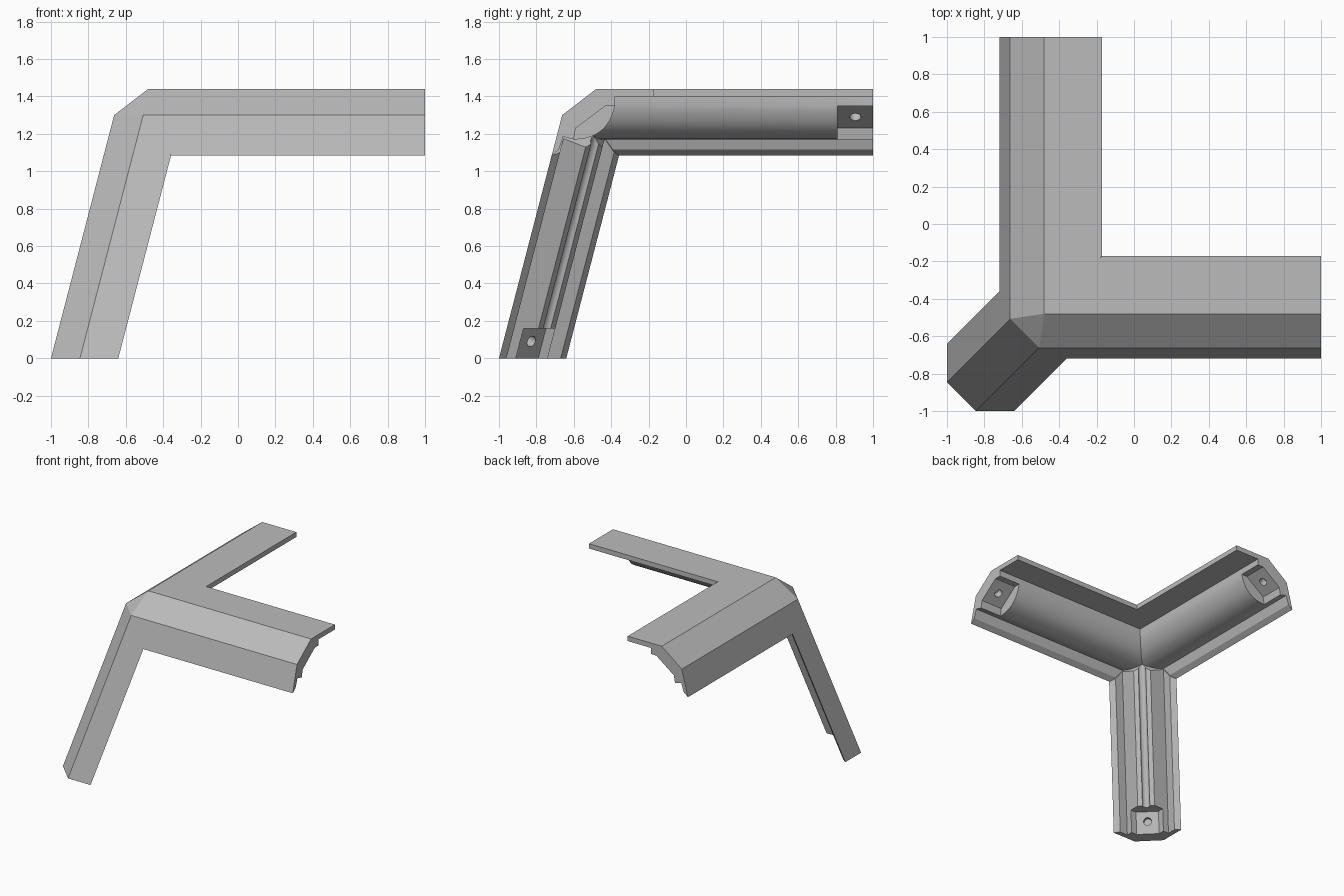
import bpy, bmesh, math
from mathutils import Vector

if "Cube" in bpy.data.objects:
    bpy.data.objects.remove(bpy.data.objects["Cube"], do_unlink=True)

gray = bpy.data.materials.new("matte_gray")
gray.use_nodes = True
gray.diffuse_color = (0.5, 0.5, 0.5, 1)
gray.node_tree.nodes["Principled BSDF"].inputs["Base Color"].default_value = (0.5, 0.5, 0.5, 1)

LEAN = 0.26                                    # inward lean of the front and side walls
along_x = lambda p, s: Vector((s, p[0], p[1]))
along_y = lambda p, s: Vector((p[0], s, p[1]))
up_leg = lambda p, s: Vector((p[0] + LEAN * s, p[1] + LEAN * s, s))


def prism(section, place, start, end):
    """Sweep a closed section between two stations."""
    bm = bmesh.new()
    a = [bm.verts.new(place(p, start)) for p in section]
    b = [bm.verts.new(place(p, end)) for p in section]
    bm.faces.new(a)
    bm.faces.new(b)
    for i in range(len(a)):
        j = (i + 1) % len(a)
        bm.faces.new((a[i], a[j], b[j], b[i]))
    bmesh.ops.recalc_face_normals(bm, faces=bm.faces[:])
    return bm


def clip(bm, point, normal):
    """Remove everything on the normal side of a plane and close the cut."""
    cut = bmesh.ops.bisect_plane(bm, geom=bm.verts[:] + bm.edges[:] + bm.faces[:],
                                 plane_co=point, plane_no=normal, clear_outer=True)
    edges = [e for e in cut["geom_cut"] if isinstance(e, bmesh.types.BMEdge)]
    bmesh.ops.holes_fill(bm, edges=edges, sides=0)
    bmesh.ops.recalc_face_normals(bm, faces=bm.faces[:])


def to_object(bm, name):
    mesh = bpy.data.meshes.new(name)
    bm.to_mesh(mesh)
    bm.free()
    mesh.materials.append(gray)
    obj = bpy.data.objects.new(name, mesh)
    bpy.context.collection.objects.link(obj)
    return obj


def drill(center, axis):
    """Blind screw hole cutter."""
    bm = bmesh.new()
    bmesh.ops.create_cone(bm, cap_ends=True, segments=24, radius1=0.03, radius2=0.03, depth=0.12)
    turn = Vector(axis).to_track_quat('Z', 'Y').to_matrix()
    bmesh.ops.rotate(bm, verts=bm.verts[:], matrix=turn)
    bmesh.ops.translate(bm, verts=bm.verts[:], vec=center)
    return bm


def subtract(obj, cutters):
    bpy.context.view_layer.objects.active = obj
    for bm in cutters:
        cutter = to_object(bm, "cutter")
        cutter.hide_render = True
        mod = obj.modifiers.new("cut", 'BOOLEAN')
        mod.operation, mod.solver, mod.object = 'DIFFERENCE', 'EXACT', cutter
        bpy.ops.object.modifier_apply(modifier=mod.name)
        bpy.data.objects.remove(cutter, do_unlink=True)


def smooth(obj):
    bpy.ops.object.select_all(action='DESELECT')
    obj.select_set(True)
    bpy.context.view_layer.objects.active = obj
    bpy.ops.object.shade_smooth_by_angle(angle=math.radians(25))


# Shared corner planes: mitres between arms and the flattened tip
flip = lambda v: Vector((v.y, v.x, v.z))
tip = Vector((-0.575, -0.575, 1.365))
bend = Vector((-0.507, -0.662, 1.3))
inner = Vector((-0.36, -0.718, 1.085))
mitre = (bend - inner).cross(tip - bend).normalized()   # points towards the leg
crown = Vector((-0.48, -0.48, 1.44))
facet = (bend - crown).cross(flip(bend) - crown).normalized()
if facet.z < 0:
    facet.negate()

# Arm section: thin plate, chamfer, flange and a rounded inner bulge
lo, mid, hi = Vector((-0.6, 1.17)), Vector((-0.42, 1.17)), Vector((-0.38, 1.35))
bulge = [lo * (1 - t) ** 2 + mid * 2 * t * (1 - t) + hi * t * t for t in [i / 10 for i in range(11)]]
arm = [(-0.17, 1.44), (-0.48, 1.44), (-0.662, 1.3), (-0.718, 1.085), (-0.68, 1.115), (-0.657, 1.185)]
arm += [tuple(p) for p in bulge] + [(-0.38, 1.4), (-0.17, 1.4)]
arm_pocket = [(-0.6, 1.1), (-0.6, 1.17), (-0.59, 1.23), (-0.43, 1.35), (-0.3, 1.35), (-0.3, 1.1)]

for name, place, swap in (("front_arm", along_x, False), ("side_arm", along_y, True)):
    turn = flip if swap else Vector
    bm = prism(arm, place, -1.2, 1)
    clip(bm, (0, 0, 0), turn((-1, 1, 0)) if not swap else (1, -1, 0))
    clip(bm, turn(inner), turn(mitre))
    clip(bm, crown, facet)
    obj = to_object(bm, name)
    subtract(obj, [prism(arm_pocket, place, 0.81, 1.1),
                   drill(place((-0.51, 1.29), 0.905), place((0.6, -0.8), 0))])
    smooth(obj)

# Leg section: two flanges, square inner core with a round groove
groove = []
for i in range(9):
    a = math.radians(135 + 180 * i / 8)
    groove.append((-0.785 + 0.028 * math.cos(a), -0.785 + 0.028 * math.sin(a)))
half = [(-1, -0.845), (-1, -0.64), (-0.96, -0.67), (-0.96, -0.74), (-0.83, -0.74)]
leg = half + groove + [(y, x) for x, y in reversed(half)]
leg_pocket = [(-0.91, -0.6), (-0.91, -0.79), (-0.79, -0.91), (-0.6, -0.91), (-0.6, -0.6)]

bm = prism(leg, up_leg, 0, 1.7)
clip(bm, inner, -mitre)
clip(bm, flip(inner), -flip(mitre))
clip(bm, crown, facet)
obj = to_object(bm, "leg")
subtract(obj, [prism(leg_pocket, up_leg, -0.1, 0.16),
               drill(up_leg((-0.85, -0.85), 0.09), (1, 1, -2 * LEAN))])
smooth(obj)
